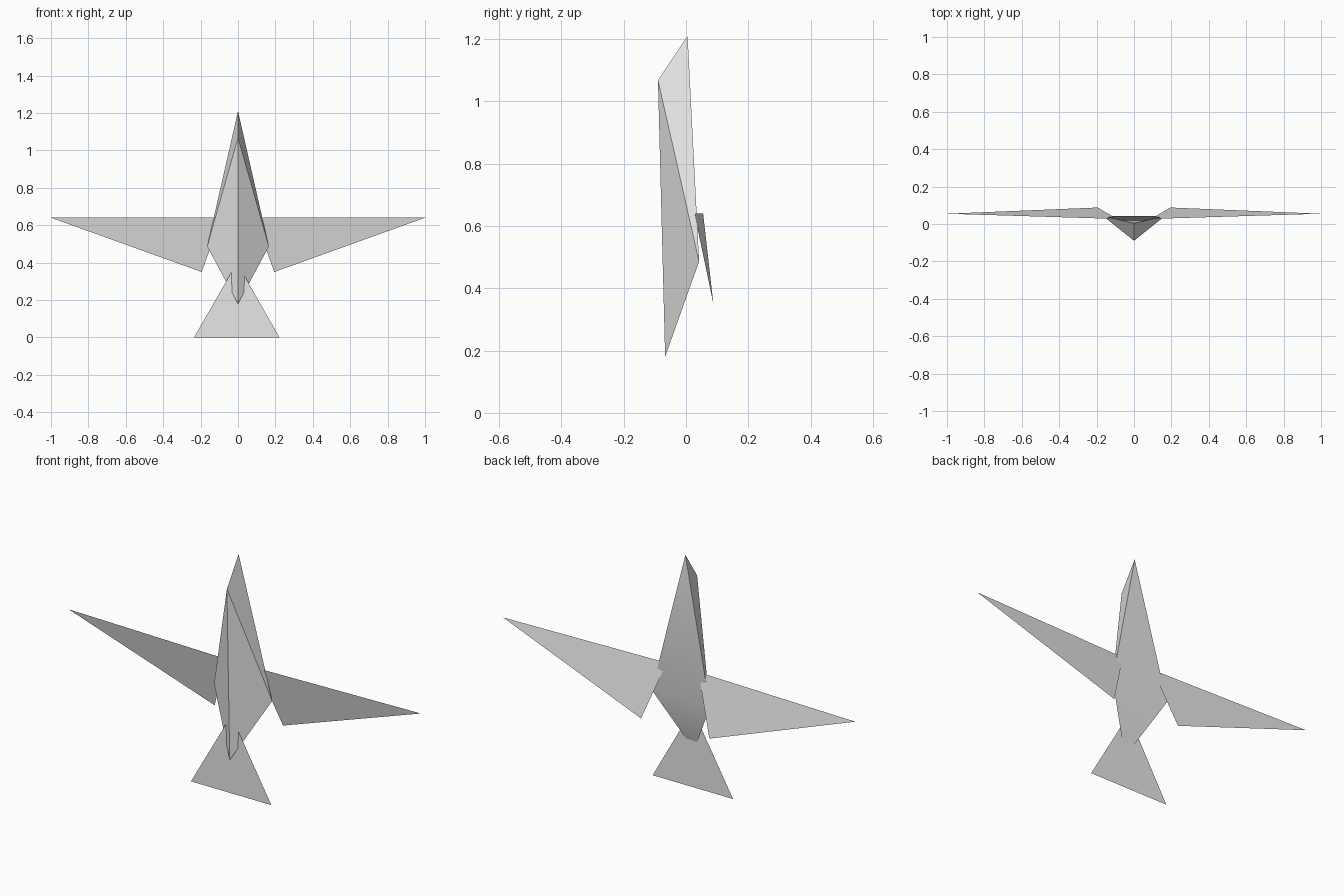
import bpy
import bmesh
import math

cube = bpy.data.objects.get("Cube")
if cube:
    bpy.data.objects.remove(cube, do_unlink=True)

# Single plain grey
grey = bpy.data.materials.new("plain_grey")
grey.use_nodes = True
grey.diffuse_color = (0.8, 0.8, 0.8, 1)
grey.node_tree.nodes["Principled BSDF"].inputs["Base Color"].default_value = (0.8, 0.8, 0.8, 1)


def make_part(name, points, faces, closed=False):
    """Build a flat-faced part from a few corner points."""
    bm = bmesh.new()
    verts = [bm.verts.new(p) for p in points]
    for f in faces:
        bm.faces.new([verts[i] for i in f])
    if closed:
        bmesh.ops.recalc_face_normals(bm, faces=bm.faces)
    mesh = bpy.data.meshes.new(name)
    bm.to_mesh(mesh)
    bm.free()
    mesh.materials.append(grey)
    obj = bpy.data.objects.new(name, mesh)
    bpy.context.collection.objects.link(obj)
    return obj


# Body: closed wedge with a keel along the front and a nearly flat back
beak, keel_top, hip_l, hip_r, rump = range(5)
body = make_part(
    "body",
    [(0, 0.005, 1.21), (0, -0.09, 1.068), (0.165, 0.042, 0.486),
     (-0.165, 0.042, 0.486), (0, -0.067, 0.18)],
    [(beak, keel_top, hip_l), (beak, hip_r, keel_top),
     (keel_top, rump, hip_l), (keel_top, hip_r, rump),
     (beak, hip_l, hip_r), (rump, hip_r, hip_l)],
    closed=True)
bpy.ops.object.select_all(action='DESELECT')
body.select_set(True)
bpy.context.view_layer.objects.active = body
bpy.ops.object.shade_smooth_by_angle(angle=math.radians(30))

# Wings: one thin triangle on each side, rooted just inside the back
for name, s in (("left_wing", 1), ("right_wing", -1)):
    make_part(name,
              [(s * 0.09, 0.027, 0.64), (s * 1.0, 0.055, 0.64), (s * 0.194, 0.088, 0.35)],
              [(0, 2, 1) if s > 0 else (0, 1, 2)])

# Tail fan: upright triangle with its tip buried in the body
make_part("tail_fan",
          [(-0.235, -0.046, 0), (0.222, -0.046, 0), (-0.006, -0.046, 0.40)],
          [(0, 1, 2)])
